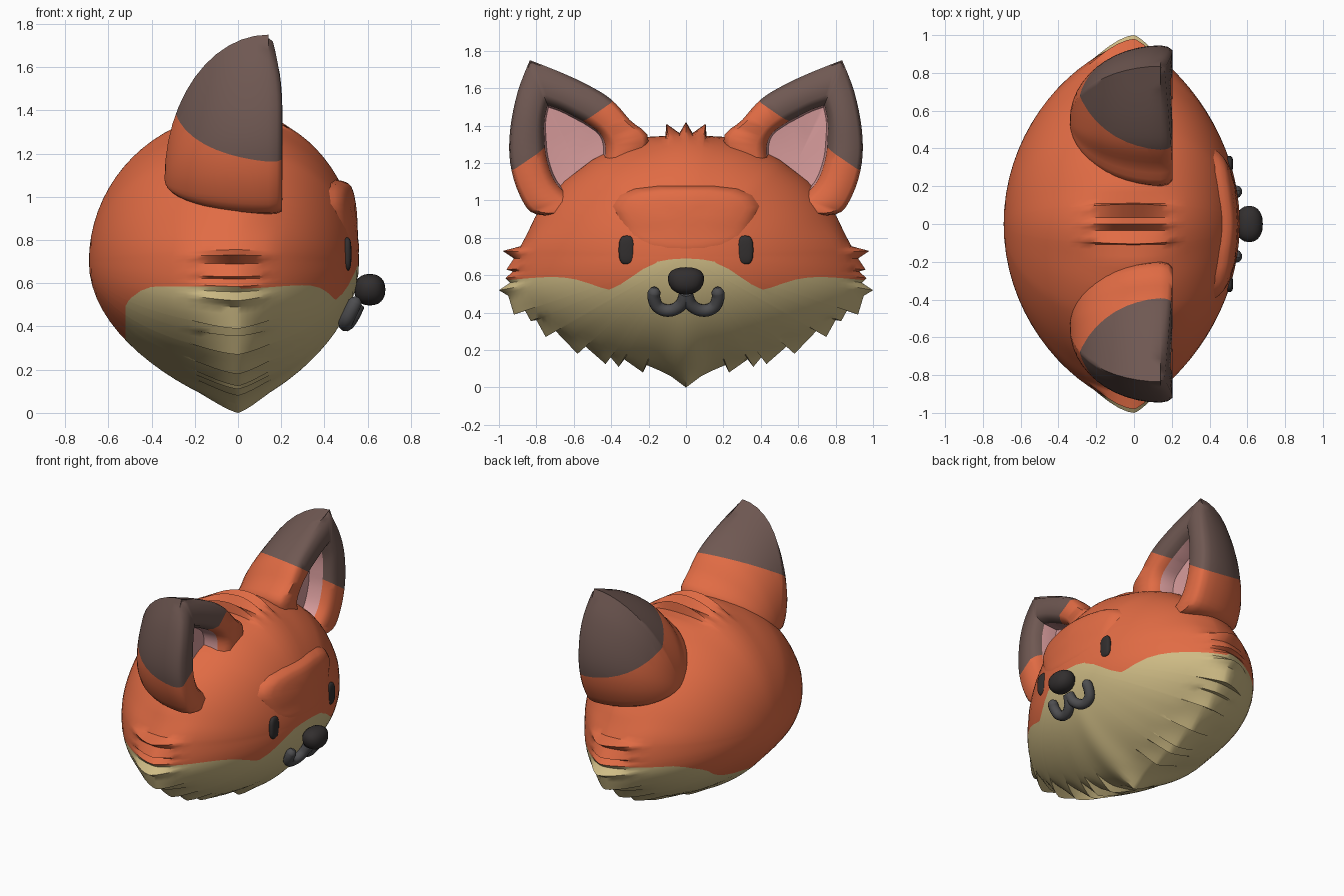
import bpy, bmesh, math
from mathutils import Vector

if "Cube" in bpy.data.objects:
    bpy.data.objects.remove(bpy.data.objects["Cube"])


def material(name, rgb):
    m = bpy.data.materials.new(name)
    m.diffuse_color = (*rgb, 1)
    m.use_nodes = True
    m.node_tree.nodes["Principled BSDF"].inputs["Base Color"].default_value = m.diffuse_color
    return m


ORANGE = material("orange fur", (0.75, 0.148, 0.058))
CREAM = material("cream fur", (0.62, 0.50, 0.235))
BROWN = material("dark brown fur", (0.16, 0.098, 0.085))
PINK = material("inner ear pink", (0.68, 0.33, 0.33))
BLACK = material("soft black", (0.032, 0.028, 0.028))
GREY = material("mouth grey", (0.075, 0.075, 0.08))


def finish(name, bm, mats, angle=35):
    bmesh.ops.recalc_face_normals(bm, faces=bm.faces)
    me = bpy.data.meshes.new(name)
    bm.to_mesh(me)
    bm.free()
    ob = bpy.data.objects.new(name, me)
    bpy.context.collection.objects.link(ob)
    for m in mats:
        me.materials.append(m)
    bpy.ops.object.select_all(action='DESELECT')
    ob.select_set(True)
    bpy.context.view_layer.objects.active = ob
    bpy.ops.object.shade_smooth_by_angle(angle=math.radians(angle))


def loft(rings, mat_of=lambda i: 0):
    """Skin closed rings; a ring of one point becomes a fan."""
    bm = bmesh.new()
    vr = [[bm.verts.new(p) for p in r] for r in rings]
    for i, (a, b) in enumerate(zip(vr, vr[1:])):
        n = max(len(a), len(b))
        for k in range(n):
            j = (k + 1) % n
            if len(a) == 1:
                vs = (a[0], b[k], b[j])
            elif len(b) == 1:
                vs = (a[k], a[j], b[0])
            else:
                vs = (a[k], a[j], b[j], b[k])
            bm.faces.new(vs).material_index = mat_of(i)
    return bm


def cut_and_paint(bm, f, index):
    """Cut the mesh along f = 0 and paint material-0 faces where f < 0."""
    new = set()
    val = {v: f(v.co) for v in bm.verts}
    for e in list(bm.edges):
        a, b = e.verts
        if val[a] * val[b] < 0:
            fac = min(max(val[a] / (val[a] - val[b]), 0.02), 0.98)
            new.add(bmesh.utils.edge_split(e, a, fac)[1])
    for face in list(bm.faces):
        vs = [v for v in face.verts if v in new]
        if len(vs) == 2:
            bmesh.utils.face_split(face, vs[0], vs[1])
    for face in bm.faces:
        if face.material_index == 0 and f(face.calc_center_median()) < 0:
            face.material_index = index


def spline(pts, n):
    """Catmull-Rom through the points."""
    out = []
    P = [Vector(p) for p in pts]
    for i in range(len(P) - 1):
        a, b, c, d = P[max(i - 1, 0)], P[i], P[i + 1], P[min(i + 2, len(P) - 1)]
        for k in range(n):
            t = k / n
            out.append(0.5 * (2 * b + (c - a) * t + (2 * a - 5 * b + 4 * c - d) * t * t
                              + (3 * b - a - 3 * c + d) * t ** 3))
    return out + [P[-1]]


def mirror_outline(half):
    return half + [(-y, z) for y, z in half[-2:0:-1]]


def densify(pts, step):
    out = []
    for a, b in zip(pts, pts[1:] + pts[:1]):
        a, b = Vector(a), Vector(b)
        n = max(1, math.ceil((b - a).length / step))
        out += [a.lerp(b, k / n) for k in range(n)]
    return out


# Head: furry silhouette seen from the face side, swelling to a rounded lens
half = [(0, 1.42), (.035, 1.36), (.105, 1.41), (.11, 1.345), (.2, 1.34), (.35, 1.295),
        (.5, 1.22), (.65, 1.105), (.75, 1.0), (.81, .905), (.85, .82), (.885, .755),
        (.98, .73), (.92, .69), (.96, .63), (.925, .62), (.965, .585), (.94, .56),
        (1.0, .52), (.95, .49), (.92, .39), (.86, .41), (.83, .355), (.80, .36),
        (.75, .27), (.70, .305), (.58, .18), (.55, .23), (.43, .125), (.41, .17),
        (.36, .11), (.33, .15), (.23, .08), (.21, .12), (.14, .09), (.08, .06), (0, 0)]
CZ, FRONT, BACK = 0.7, .56, -.69
outline = densify(mirror_outline(half), 0.045)
polar = [(math.atan2(p.y - CZ, p.x), math.hypot(p.x, p.y - CZ)) for p in outline]


def mean_radius(th, width):
    num = den = 0
    for a, r in polar:
        d = (a - th + math.pi) % (2 * math.pi) - math.pi
        w = math.exp(-(d / width) ** 2)
        num += w * r
        den += w
    return num / den


def swell(t, th, side):
    s = math.sin(th)
    p = side - (side - .5) * min(1, max(0, 1.4 * s)) + (.77 - side) * max(0, -s) ** 1.5
    return max(0, 1 - t * t) ** p


def surf_x(y, z):
    """Front surface of the head."""
    th, r = math.atan2(z - CZ, y), math.hypot(y, z - CZ)
    wide, near = mean_radius(th, .32), mean_radius(th, .12)
    t = r / wide
    for _ in range(6):
        t = r / (wide + (near - wide) * min(1, t ** 3))
    return FRONT * swell(t, th, .72)


radii = [(mean_radius(th, .32), mean_radius(th, .12)) for th, r in polar]


def head_ring(t, depth, side):
    w = max(0, (t - 0.91) / 0.09) ** 1.3
    ring = []
    for (th, r), (wide, near) in zip(polar, radii):
        q = t * (wide + (near - wide) * t ** 3) + w * (r - near)
        ring.append((depth * swell(t, th, side), q * math.cos(th), CZ + q * math.sin(th)))
    return ring


ts = [math.sin(math.pi / 2 * i / 18) for i in range(1, 19)]
rings = [[(BACK, 0, CZ)]] + [head_ring(t, BACK, .6) for t in ts]
rings += [head_ring(t, FRONT, .72) for t in ts[-2::-1]] + [[(FRONT, 0, CZ)]]
bm = loft(rings)

border = spline([(0, .69), (.1, .682), (.2, .65), (.3, .585), (.4, .525), (.47, .54),
                 (.6, .58), (.75, .59), (1.05, .565)], 6)


def cream_rule(co):
    y, top = abs(co.y), .585
    if co.x > 0:
        for a, b in zip(border, border[1:]):
            if a.x <= y <= b.x:
                top = a.y + (b.y - a.y) * (y - a.x) / (b.x - a.x)
    else:
        top -= max(0, -.38 - co.x) ** 2 * 4
    return max(co.z - top, -.52 - co.x)


cut_and_paint(bm, cream_rule, 1)
finish("head", bm, [ORANGE, CREAM])

# Brow: raised pad on the forehead that fades out toward the muzzle
pad = densify(mirror_outline([(0, 1.08), (.15, 1.08), (.28, 1.065), (.36, 1.03), (.4, .97),
                              (.36, .9), (.28, .81), (.2, .765), (.1, .745), (0, .74)]), .05)
rings = []
for s, lift in ((0, 1), (.3, 1), (.6, 1), (.8, 1), (.88, .85), (.95, .45), (1, -.3)):
    ring = []
    for p in pad if s else pad[:1]:
        y, z = p.x * s, .92 + (p.y - .92) * s
        h = .003 + .04 * min(1, max(0, (z - .83) / .2))
        ring.append((surf_x(y, z) + h * lift, y, z))
    rings.append(ring)
finish("brow", loft(rings), [ORANGE], 60)

# Ears: each row is outer rim (y, z) and matching opening edge (y, z)
ear = spline([(.835, 1.75, .74, 1.51), (.90, 1.58, .757, 1.43), (.94, 1.38, .757, 1.33),
              (.94, 1.2, .745, 1.22), (.89, 1.03, .70, 1.1), (.80, .925, .62, 1.02),
              (.58, .95, .56, 1.0), (.35, 1.07, .47, 1.08), (.2, 1.315, .43, 1.25),
              (.3, 1.43, .45, 1.345), (.4, 1.54, .52, 1.405), (.52, 1.615, .6, 1.45),
              (.67, 1.685, .67, 1.485), (.835, 1.75, .74, 1.51)], 4)[:-1]
for side, label in ((1, "left"), (-1, "right")):
    rings = [[(-.34, .55 * side, 1.08)]]
    for i in range(1, 13):
        t = math.sin(math.pi / 2 * i / 12)
        rings.append([(.14 - .48 * math.sqrt(max(0, 1 - t * t)), side * (.55 + (p[0] - .55) * t),
                       1.08 + (p[1] - 1.08) * t) for p in ear])
    for k, x in ((.04, .18), (.13, .203), (.75, .205), (.9, .18), (1, .14), (1.05, .04)):
        ring = []
        for p in ear:
            y, z = p[0] + (p[2] - p[0]) * k, p[1] + (p[3] - p[1]) * k
            ring.append((x - .05 * (max(0, z - 1.4) / .35) ** 2, side * y, z))
        rings.append(ring)
    rings.append([(.02, .6 * side, 1.22)])
    bm = loft(rings, lambda i: 2 if i >= 17 else 0)
    cut_and_paint(bm, lambda c: .927 - .35 * abs(c.y) - .51 * c.z - .055 * c.x, 1)
    finish(label + "_ear", bm, [ORANGE, BROWN, PINK], 55)


# Nose and eyes: rounded blobs
def blob(name, centre, size, power, taper=0):
    bm = bmesh.new()
    bmesh.ops.create_uvsphere(bm, u_segments=20, v_segments=12, radius=1)
    for v in bm.verts:
        c = [math.copysign(abs(q) ** power, q) for q in v.co]
        c[1] *= 1 + taper * c[2]
        v.co = [o + s * q for o, s, q in zip(centre, size, c)]
    finish(name, bm, [BLACK], 60)


blob("nose", (.61, 0, .57), (.072, .096, .073), .88, .12)
for side, label in ((1, "left"), (-1, "right")):
    blob(label + "_eye", (surf_x(.317, .735) - .006, .317 * side, .735), (.02, .043, .077), .7)

# Mouth: two hooked tubes meeting under the nose
cu = bpy.data.curves.new("mouth", 'CURVE')
cu.dimensions = '3D'
cu.bevel_depth = .034
cu.bevel_resolution = 3
cu.use_fill_caps = True
path = spline([(.004, .50), (.02, .45), (.06, .418), (.11, .412), (.155, .435),
               (.172, .48), (.17, .51)], 4) + [Vector((.169, .525)), Vector((.168, .535))]
for side in (1, -1):
    sp = cu.splines.new('POLY')
    sp.points.add(len(path) - 1)
    for i, (pt, p) in enumerate(zip(sp.points, path)):
        pt.co = (surf_x(p.x, p.y) + .034, p.x * side, p.y, 1)
        pt.radius = {len(path) - 1: .3, len(path) - 2: .75}.get(i, 1)
mouth = bpy.data.objects.new("mouth", cu)
bpy.context.collection.objects.link(mouth)
cu.materials.append(GREY)
bpy.ops.object.select_all(action='DESELECT')
mouth.select_set(True)
bpy.context.view_layer.objects.active = mouth
bpy.ops.object.convert(target='MESH')
bpy.ops.object.shade_smooth_by_angle(angle=math.radians(50))
